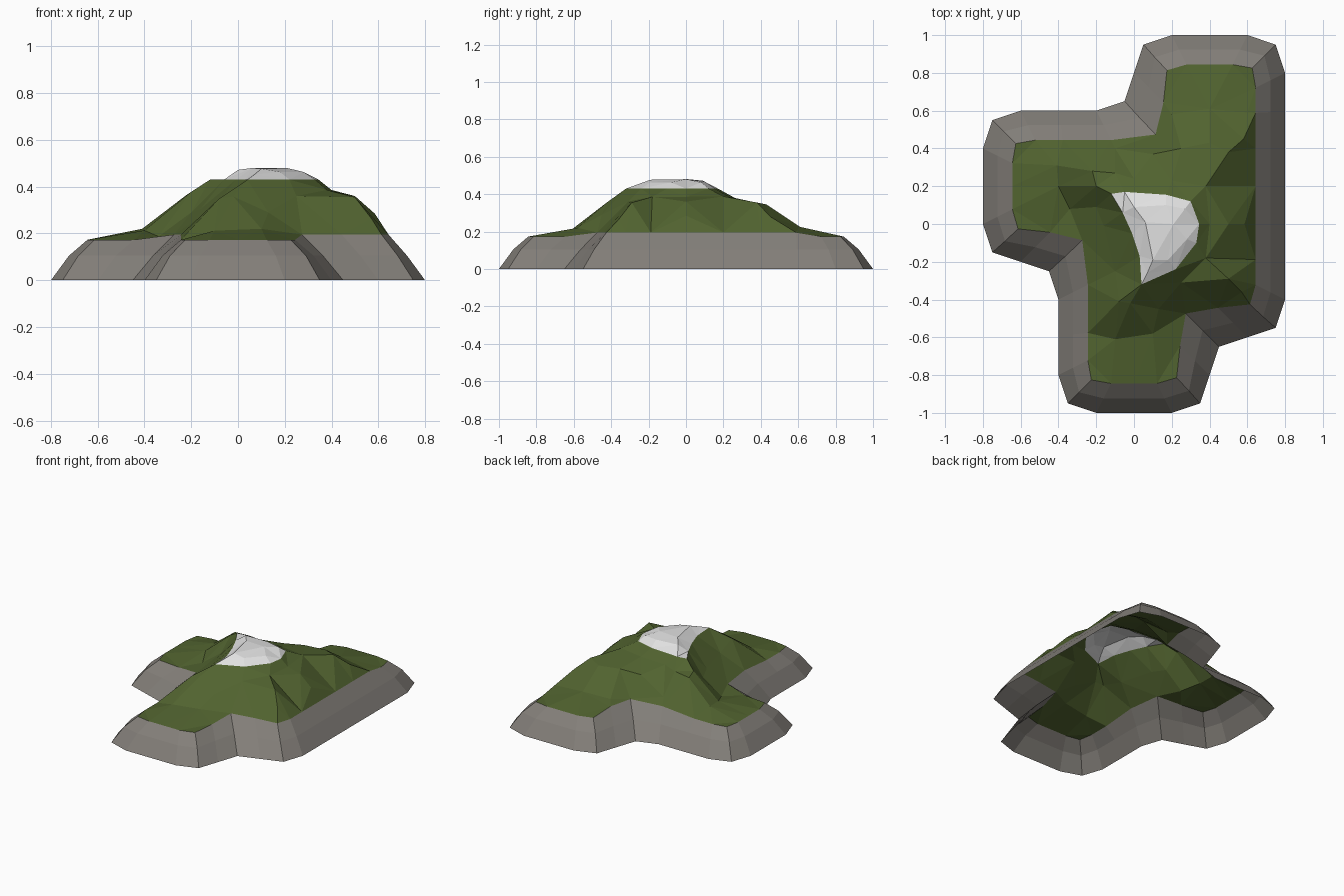
import bpy
from mathutils import Vector
from mathutils.geometry import delaunay_2d_cdt

if "Cube" in bpy.data.objects:
    bpy.data.objects.remove(bpy.data.objects["Cube"])


def material(name, rgb):
    m = bpy.data.materials.new(name)
    m.diffuse_color = (*rgb, 1)
    m.use_nodes = True
    m.node_tree.nodes["Principled BSDF"].inputs["Base Color"].default_value = m.diffuse_color
    return m


ROCK = material("grey rock", (0.225, 0.21, 0.19))
GRASS = material("green grass", (0.083, 0.125, 0.029))
SNOW = material("white snow", (0.76, 0.76, 0.76))


def add_object(name, verts, faces, mat):
    used = sorted({i for f in faces for i in f})
    new = {old: i for i, old in enumerate(used)}
    me = bpy.data.meshes.new(name)
    me.from_pydata([verts[i] for i in used], [], [[new[i] for i in f] for f in faces])
    me.materials.append(mat)
    me.update()
    ob = bpy.data.objects.new(name, me)
    bpy.context.collection.objects.link(ob)
    return ob


# Footprint: counter-clockwise walk along a 0.4 tile grid
STEP = {"E": Vector((0.4, 0)), "W": Vector((-0.4, 0)),
        "N": Vector((0, 0.4)), "S": Vector((0, -0.4))}
WALK = "EENENNNNWWSWWSSESS"
corners, p = [], Vector((-0.4, -1.0))
for c in WALK:
    corners.append(p.copy())
    p += STEP[c]


def ring(inset, w):
    """Footprint moved inwards, then rounded by one subdivision step."""
    pts = []
    for i, q in enumerate(corners):
        a, b = STEP[WALK[i - 1]], STEP[WALK[i]]
        na, nb = Vector((-a.y, a.x)) / 0.4, Vector((-b.y, b.x)) / 0.4
        pts.append(q + inset * (na if WALK[i - 1] == WALK[i] else na + nb))
    out, n = [], len(pts)
    for i in range(n):
        nxt = pts[(i + 1) % n]
        out += [pts[i] * (1 - 2 * w) + (pts[i - 1] + nxt) * w, (pts[i] + nxt) / 2]
    return out


def rim_height(q):
    low_lobe = q.x < -0.35 or q.y > 0.65 or q.y < -0.55
    return 0.173 if low_lobe else 0.195


# Rocky skirt: three stacked rings
outer = [(q.x, q.y, 0) for q in ring(0, 0.125)]
middle = [(q.x, q.y, 0.105) for q in ring(0.077, 0.1)]
rim = [(q.x, q.y, rim_height(q)) for q in ring(0.156, 0.075)]
n = len(rim)
skirt = [(r * n + i, r * n + (i + 1) % n, (r + 1) * n + (i + 1) % n, (r + 1) * n + i)
         for r in range(2) for i in range(n)]
add_object("rocky_slope", outer + middle + rim, skirt, ROCK)

# Snow line, all at one height
snow_line = [(-.12, .16), (-.06, .06), (-.01, -.05), (.03, -.17), (.04, -.32), (.22, -.24),
             (.33, -.1), (.345, 0), (.3, .12), (.17, .155), (-.05, .17)]
# Points on the snow cap
cap = [(0, .09, .472), (.17, .1, .468), (.27, .08, .463), (.21, 0, .48), (.06, .01, .48),
       (.1, -.19, .477), (.28, -.08, .463), (.18, -.19, .463), (.07, -.26, .452)]
# Left and front spurs with the hollow between them
spurs = [(-.41, .31, .22), (-.4, .2, .213), (-.22, .28, .365), (-.2, .2, .378), (-.34, .08, .187),
         (-.2, .09, .29), (-.16, -.01, .305), (-.1, -.25, .31), (-.1, -.61, .212),
         (.1, -.58, .22), (-.08, -.41, .35), (-.02, -.42, .358), (.13, -.45, .29)]
# Middle terrace and its edges
terrace = [(.25, -.31, .36), (.5, -.29, .355), (.5, 0, .36), (.5, .38, .355), (.4, 0, .386),
           (.38, -.18, .386), (.38, .2, .388), (.2, .23, .386), (0, .24, .386), (-.1, .27, .375),
           (.25, .4, .35), (.1, .37, .335), (.4, .43, .345), (.58, .45, .28), (.585, 0, .285),
           (.57, -.36, .265), (.4, .61, .225), (.6, .59, .203), (.2, .58, .213), (-.1, .4, .24)]

# Triangulate everything inside the rim, keeping the snow line as an edge
pts = rim + [(x, y, 0.43) for x, y in snow_line] + cap + spurs + terrace
m = len(snow_line)
edges = [(i, (i + 1) % n) for i in range(n)] + [(n + i, n + (i + 1) % m) for i in range(m)]
res = delaunay_2d_cdt([Vector(q[:2]) for q in pts], edges, [], 1, 1e-5)
verts = [(v.x, v.y, pts[o[0]][2] if o else 0.2) for v, o in zip(res[0], res[3])]


def in_snow(f):
    x = sum(verts[i][0] for i in f) / 3
    y = sum(verts[i][1] for i in f) / 3
    inside = False
    for i in range(m):
        (ax, ay), (bx, by) = snow_line[i - 1], snow_line[i]
        if (ay > y) != (by > y) and x < ax + (y - ay) * (bx - ax) / (by - ay):
            inside = not inside
    return inside


add_object("grass_hill", verts, [f for f in res[2] if not in_snow(f)], GRASS)
add_object("snow_cap", verts, [f for f in res[2] if in_snow(f)], SNOW)
